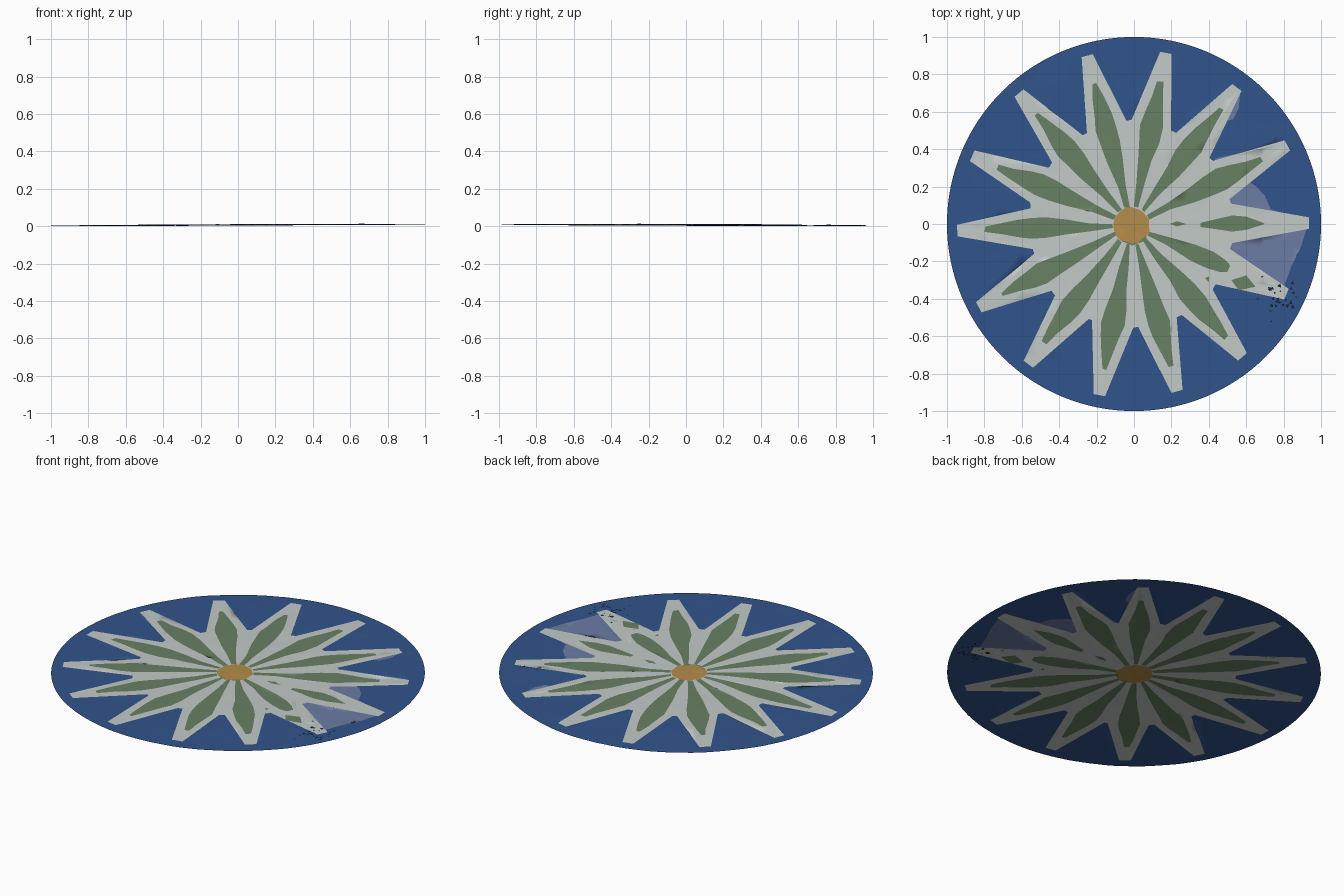
import bpy, math, random
from mathutils import Vector, noise
from mathutils.geometry import delaunay_2d_cdt

if "Cube" in bpy.data.objects:
    bpy.data.objects.remove(bpy.data.objects["Cube"])

random.seed(4)
C = Vector((-0.012, -0.008))          # flower centre


def material(name, rgb):
    m = bpy.data.materials.new(name)
    m.diffuse_color = (*rgb, 1)
    m.use_nodes = True
    m.node_tree.nodes["Principled BSDF"].inputs["Base Color"].default_value = m.diffuse_color
    return m


MATS = [material("blue", (0.031, 0.088, 0.26)),
        material("pale_blue", (0.15, 0.20, 0.37)),
        material("white", (0.54, 0.59, 0.57)),
        material("green", (0.14, 0.215, 0.125)),
        material("ochre", (0.46, 0.265, 0.07)),
        material("dark_navy", (0.008, 0.018, 0.05))]
BLUE, PALE, WHITE, GREEN, OCHRE, DARK = range(6)


def wobble(a):
    return Vector((a[0] + random.uniform(-.005, .005), a[1] + random.uniform(-.005, .005)))


def local(axis, r, side):
    """Point at distance r along a petal and side across it."""
    return C + axis * r + Vector((-axis.y, axis.x)) * side


# Petal tips, counter-clockwise from the right
tips = [(.935, .005), (.82, .42), (.55, .73), (.17, .915), (-.25, .90), (-.615, .70),
        (-.865, .365), (-.945, -.035), (-.83, -.445), (-.565, -.75), (-.185, -.915),
        (.23, -.895), (.58, -.71), (.815, -.375)]
tips = [Vector(t) - C for t in tips]

regions = []                          # (outline, colour), later entries win

# Faded wash around the right petals and small smudges
for pts in ([(.45, -.10), (.60, -.31), (.80, -.34), (.84, -.23), (.89, -.13), (.925, -.02), (.5, 0)],
            [(.45, .02), (.52, .20), (.60, .235), (.655, .20), (.70, .15), (.73, .08), (.85, .04), (.85, 0)],
            [(.41, .49), (.57, .73), (.56, .62), (.53, .56), (.49, .55)],
            [(.43, .35), (.81, .43), (.70, .345), (.45, .33)]):
    regions.append(([Vector(p) for p in pts], PALE))

# White star with blunt points and rounded valleys
star = []
for i, t in enumerate(tips):
    d, r = t.normalized(), t.length
    nxt = tips[(i + 1) % len(tips)].normalized()
    mid = (d + nxt).normalized()
    star += [local(d, r, -.031), local(d, r, .031)]
    mid_r = .535 + random.uniform(-.01, .015)
    star += [wobble(local(mid, mid_r + .015, -.014)), wobble(local(mid, mid_r + .015, .014))]
regions.append((star, WHITE))

# Green lozenge in each petal; the two right ones are worn
LOZENGE = [(.10, .012), (.22, .022), (.36, .040), (.46, .054), (.54, .059),
           (.61, .048), (.70, .028), (.785, .013)]
WORN = [(.37, .012), (.45, .025), (.54, .042), (.61, .036), (.71, .006)]
FADED = [(.10, .012), (.22, .022), (.36, .044), (.46, .046), (.53, .04), (.57, .02)]
for i, t in enumerate(tips):
    d = t.normalized()
    prof = WORN if i == 0 else FADED if i == 13 else LOZENGE
    outline = [wobble(local(d, r, -w)) for r, w in prof]
    outline += [wobble(local(d, r, w)) for r, w in reversed(prof)]
    regions.append((outline, GREEN))
for pts in ([(.19, 0), (.23, -.013), (.28, 0), (.23, .015)],
            [(.52, -.30), (.56, -.355), (.65, -.335), (.60, -.275)],
            [(.38, -.29), (.40, -.31), (.40, -.28)],
            [(-.09, -.03), (-.07, -.09), (-.01, -.115), (.06, -.09), (.08, -.03)]):
    regions.append(([Vector(p) for p in pts], GREEN))

# Central ochre boss
regions.append(([wobble(local(Vector((math.cos(a), math.sin(a))), .095, 0))
                 for a in (k * math.tau / 20 for k in range(20))], OCHRE))

# Dark chips beside the lower right petal
for _ in range(34):
    p = Vector((random.gauss(.80, .07), random.gauss(-.42, .06)))
    if p.length < .96:
        s, a = random.uniform(.006, .014), random.random() * 6
        regions.append(([p + s * Vector((math.cos(a + k * 2.1), math.sin(a + k * 2.1)))
                         for k in range(3)], DARK))

# Collect rim, interior points and outlines for one triangulated sheet
pts, edges = [], []


def add_loop(loop):
    n = len(pts)
    pts.extend(loop)
    edges.extend((n + k, n + (k + 1) % len(loop)) for k in range(len(loop)))


add_loop([Vector((math.cos(k * math.tau / 128), math.sin(k * math.tau / 128))) for k in range(128)])
for outline, _ in regions:
    add_loop(outline)
STEP = .04
for i in range(-25, 26):
    for j in range(-25, 26):
        p = Vector((i + random.uniform(-.3, .3), j + random.uniform(-.3, .3))) * STEP
        if p.length < .97:
            pts.append(p)
verts, _, faces, *_ = delaunay_2d_cdt(pts, edges, [], 0, 1e-5)


def height(p):
    """Slightly warped, hand-worked surface."""
    z = .0125 + .004 * p.x - .003 * p.y - .003 * p.length_squared
    z += .0022 * noise.noise(Vector((p.x * 4, p.y * 4, 1)))
    z += .0012 * noise.noise(Vector((p.x * 14, p.y * 14, 5)))
    return max(z, 0)


def inside(p, poly):
    hit = False
    for a, b in zip(poly, poly[1:] + poly[:1]):
        if (a.y > p.y) != (b.y > p.y) and p.x < a.x + (p.y - a.y) * (b.x - a.x) / (b.y - a.y):
            hit = not hit
    return hit


def colour(p):
    for outline, c in reversed(regions):
        if inside(p, outline):
            return c
    return BLUE


zs = [height(p) for p in verts]
z0 = min(zs)
tris = []
for f in faces:
    a, b, c = (verts[k] for k in f[:3])
    area = (b - a).cross(c - a)
    if abs(area) > 1e-9:
        tris.append(list(f) if area > 0 else list(f)[::-1])

mesh = bpy.data.meshes.new("flower_disc")
mesh.from_pydata([(p.x, p.y, z - z0) for p, z in zip(verts, zs)], [], tris)
for m in MATS:
    mesh.materials.append(m)
for poly in mesh.polygons:
    poly.material_index = colour(poly.center.to_2d())
    poly.use_smooth = True
mesh.update()
disc = bpy.data.objects.new("flower_disc", mesh)
bpy.context.collection.objects.link(disc)
